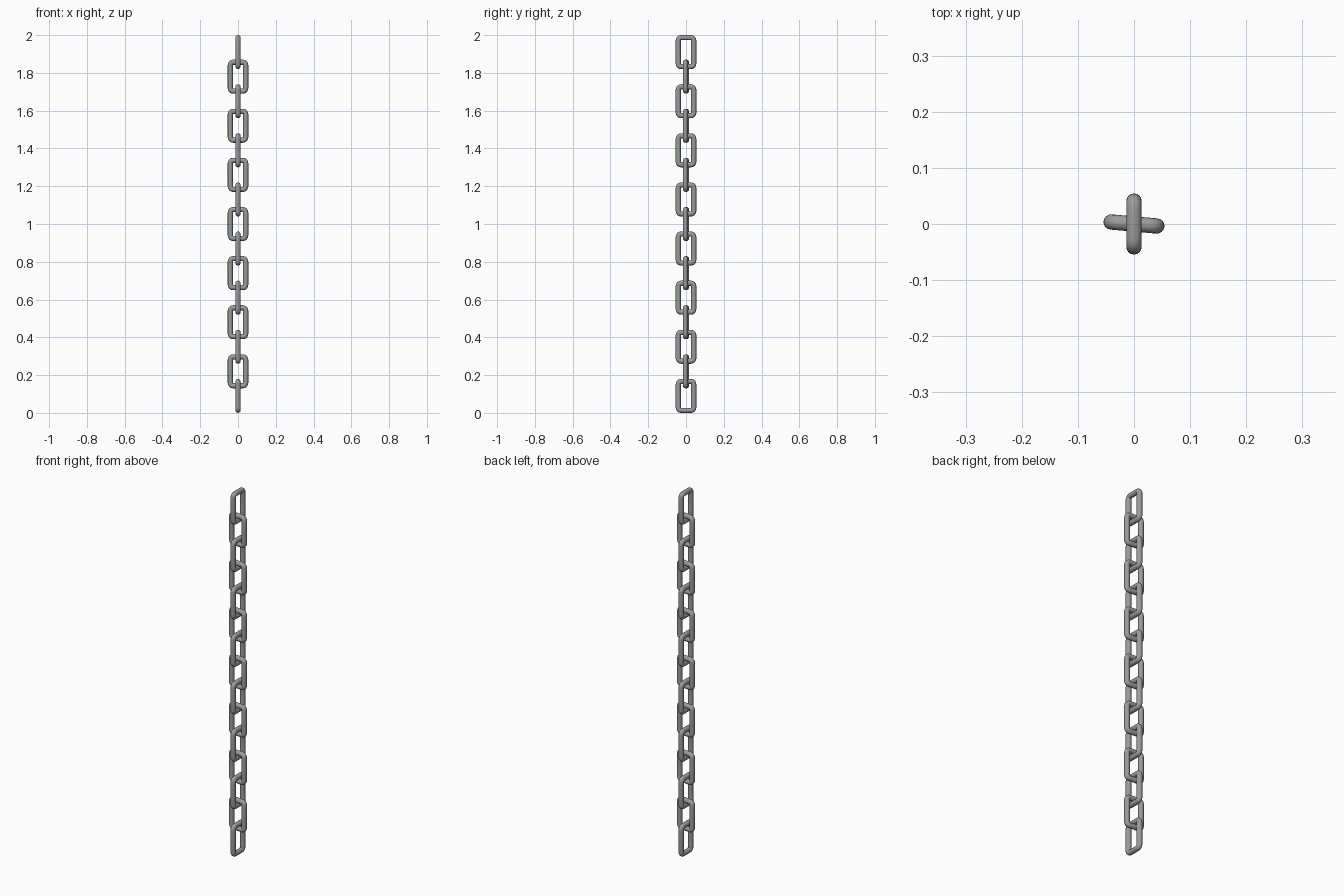
import bpy, bmesh
from math import sin, cos, pi, radians
from mathutils import Vector

if "Cube" in bpy.data.objects:
    bpy.data.objects.remove(bpy.data.objects["Cube"])

COUNT = 15            # links in the chain
LINK_H, LINK_W = 0.180, 0.109
R = 0.0136            # wire radius
CORNER = 0.0145       # bend radius of the wire centreline
PITCH = (2.0 - LINK_H) / (COUNT - 1)
SIDES, BEND = 16, 6


def link_mesh():
    """One rounded-rectangle link in the YZ plane, swept from a round wire."""
    hy, hz = LINK_W / 2 - R - CORNER, LINK_H / 2 - R - CORNER
    bm = bmesh.new()
    rings = []
    for q, (sy, sz) in enumerate([(1, 1), (-1, 1), (-1, -1), (1, -1)]):
        for i in range(BEND + 1):
            a = (q + i / BEND) * pi / 2
            out = Vector((0, cos(a), sin(a)))
            centre = Vector((0, sy * hy, sz * hz)) + out * CORNER
            rings.append([bm.verts.new(centre + out * R * cos(t) + Vector((R * sin(t), 0, 0)))
                          for t in (2 * pi * k / SIDES for k in range(SIDES))])
    for j, ring in enumerate(rings):
        nxt = rings[(j + 1) % len(rings)]
        for k in range(SIDES):
            m = (k + 1) % SIDES
            bm.faces.new((ring[k], ring[m], nxt[m], nxt[k])).smooth = True
    bmesh.ops.recalc_face_normals(bm, faces=bm.faces)
    mesh = bpy.data.meshes.new("chain_link")
    bm.to_mesh(mesh)
    bm.free()
    return mesh


# Dark steel
steel = bpy.data.materials.new("dark_steel")
steel.diffuse_color = (0.33, 0.33, 0.33, 1)
steel.use_nodes = True
steel.node_tree.nodes["Principled BSDF"].inputs["Base Color"].default_value = steel.diffuse_color

# Chain: alternate links are turned almost a quarter turn
mesh = link_mesh()
mesh.materials.append(steel)
for i in range(COUNT):
    link = bpy.data.objects.new(f"chain_link_{i + 1:02d}", mesh)
    link.location.z = LINK_H / 2 + i * PITCH
    link.rotation_euler.z = radians(85) if i % 2 else 0
    bpy.context.collection.objects.link(link)
